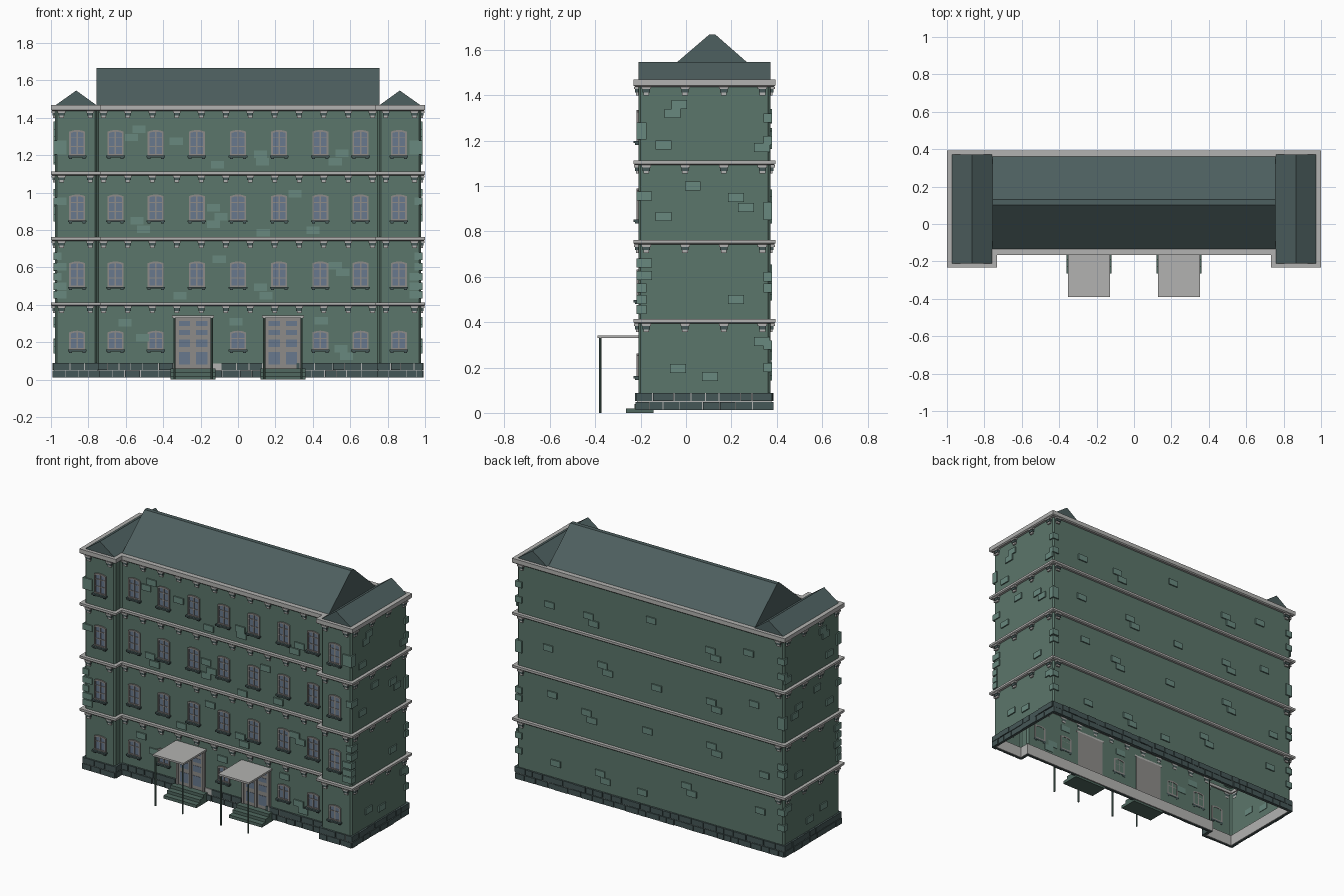
import bpy, bmesh, math, random
from mathutils import Vector, Matrix

if "Cube" in bpy.data.objects:
    bpy.data.objects.remove(bpy.data.objects["Cube"])

random.seed(4)
XW, XI, YW, YM, YB = 0.978, 0.755, -0.21, -0.145, 0.372   # footprint: wings, main front, back


def mat(name, *c):
    m = bpy.data.materials.new(name)
    m.diffuse_color = (*c, 1)
    m.use_nodes = True
    m.node_tree.nodes["Principled BSDF"].inputs["Base Color"].default_value = m.diffuse_color
    return m


WALL = mat("wall_green", 0.105, 0.18, 0.145)
BRICK = mat("brick_green", 0.14, 0.25, 0.21)
ROOF = mat("roof_slate", 0.075, 0.115, 0.115)
STONE = mat("dark_stone", 0.06, 0.095, 0.095)
TRIM = mat("pale_trim", 0.45, 0.45, 0.44)
FRAME = mat("window_frame", 0.27, 0.26, 0.25)
GLASS = mat("glass_blue", 0.14, 0.19, 0.27)
STEP = mat("step_green", 0.08, 0.14, 0.115)


def finish(bm, name, m):
    bmesh.ops.recalc_face_normals(bm, faces=bm.faces)
    me = bpy.data.meshes.new(name)
    bm.to_mesh(me)
    bm.free()
    me.materials.append(m)
    ob = bpy.data.objects.new(name, me)
    bpy.context.collection.objects.link(ob)
    return ob


def box(bm, lo, hi):
    lo, hi = Vector(lo), Vector(hi)
    s = [abs(v) for v in hi - lo]
    bmesh.ops.create_cube(bm, size=1, matrix=Matrix.Translation((lo + hi) / 2) @ Matrix.Diagonal((*s, 1)))


def loft(bm, rings, closed=False):
    vs = [[bm.verts.new(p) for p in r] for r in rings]
    n = len(vs[0])
    for k in range(len(vs) if closed else len(vs) - 1):
        a, b = vs[k], vs[(k + 1) % len(vs)]
        for i in range(n):
            bm.faces.new((a[i], a[(i + 1) % n], b[(i + 1) % n], b[i]))


def footprint(o, z):
    xw, xi, yw, ym = XW + o, XI - o, YW - o, YM - o
    return [(-xw, yw, z), (-xi, yw, z), (-xi, ym, z), (xi, ym, z),
            (xi, yw, z), (xw, yw, z), (xw, YB + o, z), (-xw, YB + o, z)]


# Facade segments: start, direction, outward normal, length
def seg(a, b):
    a, b = Vector((*a, 0)), Vector((*b, 0))
    d = (b - a).normalized()
    return a, d, Vector((d.y, -d.x, 0)), (b - a).length


pts = [p[:2] for p in footprint(0, 0)]
SEGS = [seg(pts[i], pts[(i + 1) % 8]) for i in range(8)]
WING_L, MAIN, WING_R, RIGHT, BACK, LEFT = (SEGS[i] for i in (0, 2, 4, 5, 6, 7))


def slab(bm, s, u, z, w, h, d0, d1):
    a, d, n, _ = s
    c = a + d * u + Vector((0, 0, z))
    up = Vector((0, 0, h / 2))
    box(bm, c - d * w / 2 - up + n * d0, c + d * w / 2 + up + n * d1)


# Wall shell, open below
bm = bmesh.new()
loft(bm, [footprint(0, 0.012), footprint(0, 1.46)])
edges = [e for e in bm.edges if abs(e.verts[0].co.z - e.verts[1].co.z) > 1]
bmesh.ops.bevel(bm, geom=edges, offset=0.01, segments=1, affect='EDGES')
finish(bm, "walls", WALL)

# Cornices at each floor, thicker at the eaves
bm = bmesh.new()
CORN = [(0.393, 0.413), (0.742, 0.762), (1.092, 1.112), (1.437, 1.470)]
for lo, hi in CORN:
    prof = [(-0.01, lo), (0.015, lo), (0.022, lo + 0.006), (0.022, hi), (-0.01, hi)]
    loft(bm, [footprint(o, z) for o, z in prof], True)
finish(bm, "cornices", TRIM)

# Stepped brackets under the cornices
pale, dark = bmesh.new(), bmesh.new()
for lo, _ in CORN:
    for s, n in ((WING_L, 2), (WING_R, 2), (MAIN, 12), (RIGHT, 4), (LEFT, 4), (BACK, 2)):
        for i in range(n):
            u = 0.035 + (s[3] - 0.07) * i / (n - 1)
            slab(pale, s, u, lo - 0.005, 0.042, 0.01, -0.002, 0.02)
            slab(dark, s, u, lo - 0.017, 0.032, 0.016, -0.002, 0.014)
            slab(pale, s, u, lo - 0.031, 0.026, 0.013, -0.002, 0.010)
finish(pale, "bracket_blocks", TRIM)
finish(dark, "bracket_cores", STONE)

# Plinth: mortar core and two courses of irregular stones
bm = bmesh.new()
loft(bm, [footprint(o, z) for o, z in ((-0.01, 0.014), (0.005, 0.014), (0.005, 0.087), (-0.01, 0.087))], True)
finish(bm, "plinth_mortar", TRIM)
bm = bmesh.new()
for s in SEGS:
    for row in range(2):
        u = -0.008
        while u < s[3]:
            w = random.uniform(0.05, 0.1)
            if s[3] + 0.008 - u - w < 0.03:
                w = s[3] + 0.008 - u
            x = abs(s[0].x + u + w / 2)
            if not (s is MAIN and 0.13 < x < 0.35):
                slab(bm, s, u + w / 2, 0.03 + 0.04 * row, w - 0.004, 0.036, -0.004, random.uniform(0.009, 0.014))
            u += w
finish(bm, "plinth_stones", STONE)

# Loose raised bricks on the walls
bm = bmesh.new()
FRONT_B = [(-.53, 1.34), (-.57, 1.295), (-.33, 1.275), (-.11, 1.15), (.12, 1.205), (.13, 1.165), (.555, 1.21),
           (.52, 1.165), (.305, .995), (-.13, .92), (-.09, .87), (-.13, .83), (-.54, .85), (-.505, .805),
           (.135, .785), (.4, .8), (-.1, .645), (.52, .61), (.56, .575), (.12, .495), (.15, .45), (-.31, .45),
           (-.605, .305), (.445, .315), (-.01, .31), (-.51, .225), (.55, .165), (.58, .125)]
SIDE_B = [(-.03, 1.36), (-.06, 1.32), (-.1, 1.18), (.335, 1.17), (.03, 1.0), (.22, .95), (.265, .905),
          (-.1, .865), (.22, .5), (.335, .315), (-.035, .195), (.105, .16)]
for x, z in FRONT_B:
    slab(bm, MAIN, x + XI, z, 0.07, 0.04, -0.003, 0.008)
for y, z in SIDE_B:
    slab(bm, RIGHT, y - YW, z, 0.07, 0.04, -0.003, 0.008)
    slab(bm, LEFT, YB - y, z, 0.07, 0.04, -0.003, 0.008)
for floor in range(4):
    for k in range(5):
        u, z = 0.2 + 0.38 * k + random.uniform(-.1, .1), 0.2 + 0.34 * floor + random.uniform(-.04, .1)
        slab(bm, BACK, u, z, 0.07, 0.04, -0.003, 0.008)
        if k % 2:
            slab(bm, BACK, u + 0.04, z - 0.042, 0.07, 0.04, -0.003, 0.008)
# Corner quoins wrapping the building edges
for sx in (-1, 1):
    for z in (1.26, 1.225, 0.955, 0.66, 0.605, 0.55, 0.5, 0.455):
        w = random.choice((0.035, 0.06))
        box(bm, (sx * (XW - w), YW - 0.008, z - 0.02), (sx * (XW + 0.008), YW + 0.095 - w, z + 0.02))
    for z in (0.2, 0.3, 0.55, 0.6, 0.87, 0.91, 1.2, 1.3):
        box(bm, (sx * (XW - 0.04), YB - 0.03, z - 0.02), (sx * (XW + 0.008), YB + 0.008, z + 0.02))
finish(bm, "raised_bricks", BRICK)


# Windows with shallow arched heads, muntins and bracketed sills
def arch(x, y, z0, z1, w, rise):
    p = [(x - w / 2, y, z0), (x + w / 2, y, z0)]
    for i in range(7):
        t = 1 - i / 3
        p.append((x + t * w / 2, y, z1 - rise * t * t))
    return p


frames, glass, sills = bmesh.new(), bmesh.new(), bmesh.new()
for z0, z1 in ((0.16, 0.262), (0.495, 0.632), (0.85, 0.99), (1.197, 1.335)):
    for x in (-0.86, -0.655, -0.44, -0.22, 0, 0.22, 0.44, 0.655, 0.86):
        if z0 < 0.3 and abs(x) == 0.22:
            continue
        y = YW if abs(x) > XI else YM
        outer = lambda d: arch(x, y - d, z0, z1, 0.086, 0.009)
        inner = lambda d: arch(x, y - d, z0 + 0.009, z1 - 0.009, 0.068, 0.007)
        loft(frames, [outer(-0.002), outer(0.008), inner(0.008), inner(-0.002)], True)
        glass.faces.new([glass.verts.new(p) for p in inner(0.0015)])
        box(frames, (x - 0.004, y - 0.006, z0), (x + 0.004, y, z1 - 0.004))
        for f in ((0.36, 0.7) if z0 > 0.3 else (0.6,)):
            zm = z0 + f * (z1 - z0)
            box(frames, (x - 0.04, y - 0.005, zm - 0.0025), (x + 0.04, y, zm + 0.0025))
        box(sills, (x - 0.05, y - 0.022, z0 - 0.008), (x + 0.05, y + 0.002, z0 + 0.002))
        for dx in (-0.036, 0.036):
            box(sills, (x + dx - 0.008, y - 0.014, z0 - 0.016), (x + dx + 0.008, y + 0.002, z0 - 0.008))

# Entrances: door, steps, canopy on two posts
doors, steps, canopy, posts = (bmesh.new() for _ in range(4))
for c in (-0.24, 0.24):
    box(doors, (c - 0.1, YM - 0.006, 0.06), (c + 0.1, YM + 0.002, 0.332))
    for dx, w in ((-0.096, 0.012), (0, 0.014), (0.096, 0.012)):
        box(doors, (c + dx - w / 2, YM - 0.014, 0.06), (c + dx + w / 2, YM, 0.332))
    for dx in (-0.046, 0.046):
        for z, h in ((0.30, 0.028), (0.252, 0.028), (0.195, 0.04), (0.115, 0.065)):
            box(glass, (c + dx - 0.03, YM - 0.008, z - h / 2), (c + dx + 0.03, YM, z + h / 2))
    for i in range(3):
        box(steps, (c - 0.12, -0.265 + 0.037 * i, 0.02 * i), (c + 0.12, YM + 0.002, 0.02 * i + 0.02))
    box(canopy, (c - 0.112, -0.39, 0.33), (c + 0.112, YM + 0.002, 0.342))
    for dx in (-0.1, 0.1):
        bmesh.ops.create_cone(posts, cap_ends=True, segments=10, radius1=0.006, radius2=0.006, depth=0.33,
                              matrix=Matrix.Translation((c + dx, -0.378, 0.165)))
finish(frames, "window_frames", FRAME)
finish(glass, "glass_panes", GLASS)
finish(sills, "window_sills", STONE)
finish(doors, "doors", FRAME)
finish(steps, "entrance_steps", STEP)
finish(canopy, "canopies", TRIM)
finish(posts, "canopy_posts", STEP)


# Roofs: long main gable and a cross gable over each wing
def prism(bm, a, b):
    loft(bm, [a, b])
    for r in (a, b):
        bm.faces.new([bm.verts.new(p) for p in r])
    bmesh.ops.remove_doubles(bm, verts=bm.verts, dist=1e-5)


bm = bmesh.new()
prof = [(YM, 1.455), (0.102, 1.667), (0.13, 1.667), (YB, 1.455)]
prism(bm, *[[(x, y, z) for y, z in prof] for x in (-0.757, 0.757)])
finish(bm, "main_roof", ROOF)
for s, side in ((-1, "left"), (1, "right")):
    bm = bmesh.new()
    prof = [(0.757, 1.468), (0.865, 1.546), (0.975, 1.468), (0.975, 1.45), (0.757, 1.45)]
    prism(bm, *[[(s * x, y, z) for x, z in prof] for y in (YW, YB)])
    finish(bm, side + "_wing_roof", ROOF)
